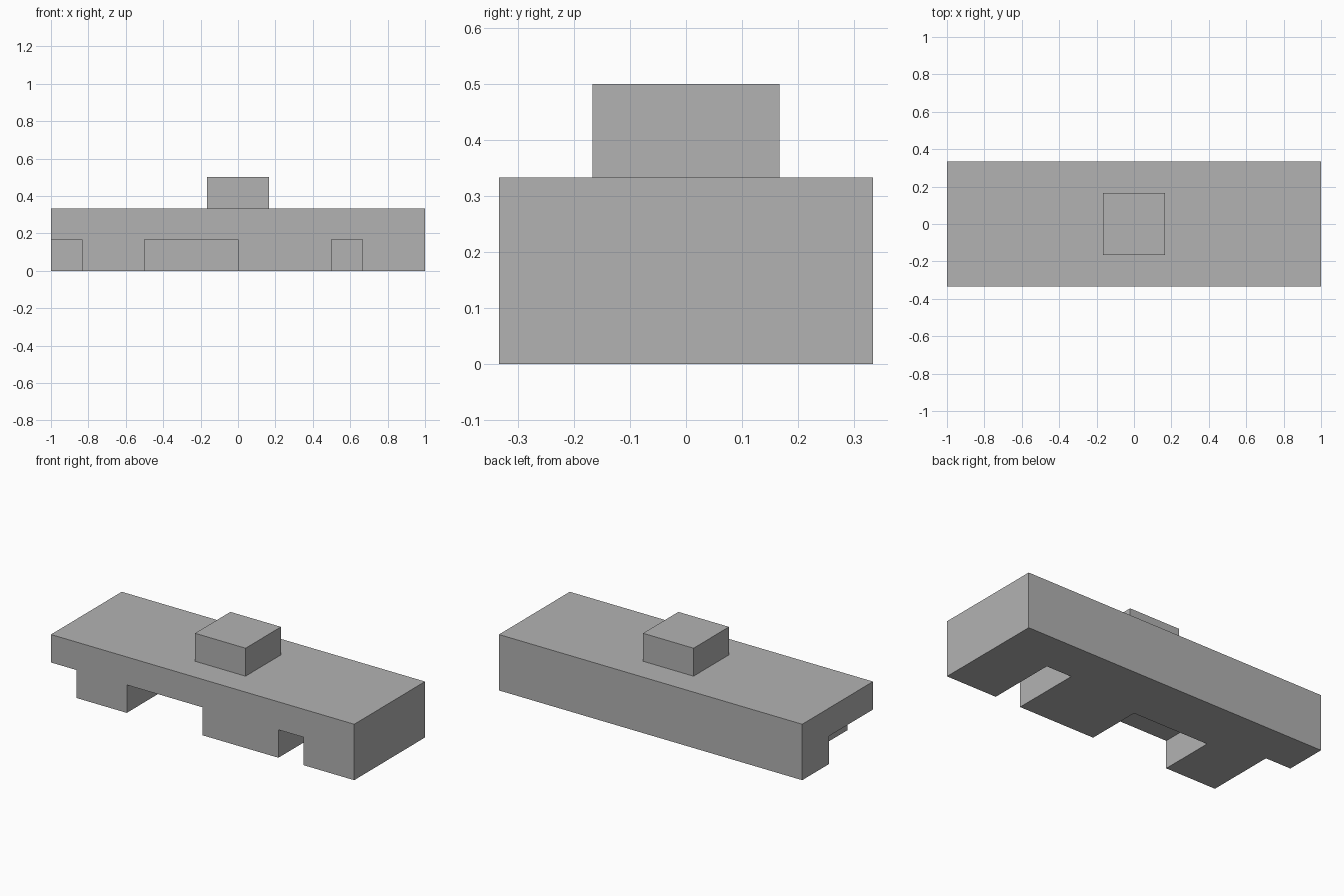
import bpy
import bmesh
from mathutils import Vector

if "Cube" in bpy.data.objects:
    bpy.data.objects.remove(bpy.data.objects["Cube"], do_unlink=True)

U = 1 / 6  # grid module

grey = bpy.data.materials.new("mid_grey")
grey.use_nodes = True
grey.diffuse_color = (0.448, 0.448, 0.448, 1)
grey.node_tree.nodes["Principled BSDF"].inputs["Base Color"].default_value = grey.diffuse_color


def box(name, low, high):
    """Box between two corners given in modules."""
    low, high = Vector(low) * U, Vector(high) * U
    bm = bmesh.new()
    bmesh.ops.create_cube(bm, size=1)
    for v in bm.verts:
        v.co = Vector(high[i] if v.co[i] > 0 else low[i] for i in range(3))
    mesh = bpy.data.meshes.new(name)
    bm.to_mesh(mesh)
    bm.free()
    mesh.materials.append(grey)
    obj = bpy.data.objects.new(name, mesh)
    bpy.context.collection.objects.link(obj)
    return obj


# Main bar and the stud on top
body = box("body", (-6, -2, 0), (6, 2, 2))
box("top_stud", (-1, -1, 2), (1, 1, 3))

# Notches under the front edge: start x, end x, inner y
for x0, x1, inner_y in ((-7, -5, 0.5), (-3, 0, 0), (3, 4, 0.5)):
    cutter = box("notch_cutter", (x0, -3, -1), (x1, inner_y, 1))
    cutter.hide_render = True
    cut = body.modifiers.new("notch", "BOOLEAN")
    cut.operation = "DIFFERENCE"
    cut.solver = "EXACT"
    cut.object = cutter
    bpy.context.view_layer.objects.active = body
    bpy.ops.object.modifier_apply(modifier=cut.name)
    bpy.data.objects.remove(cutter, do_unlink=True)
